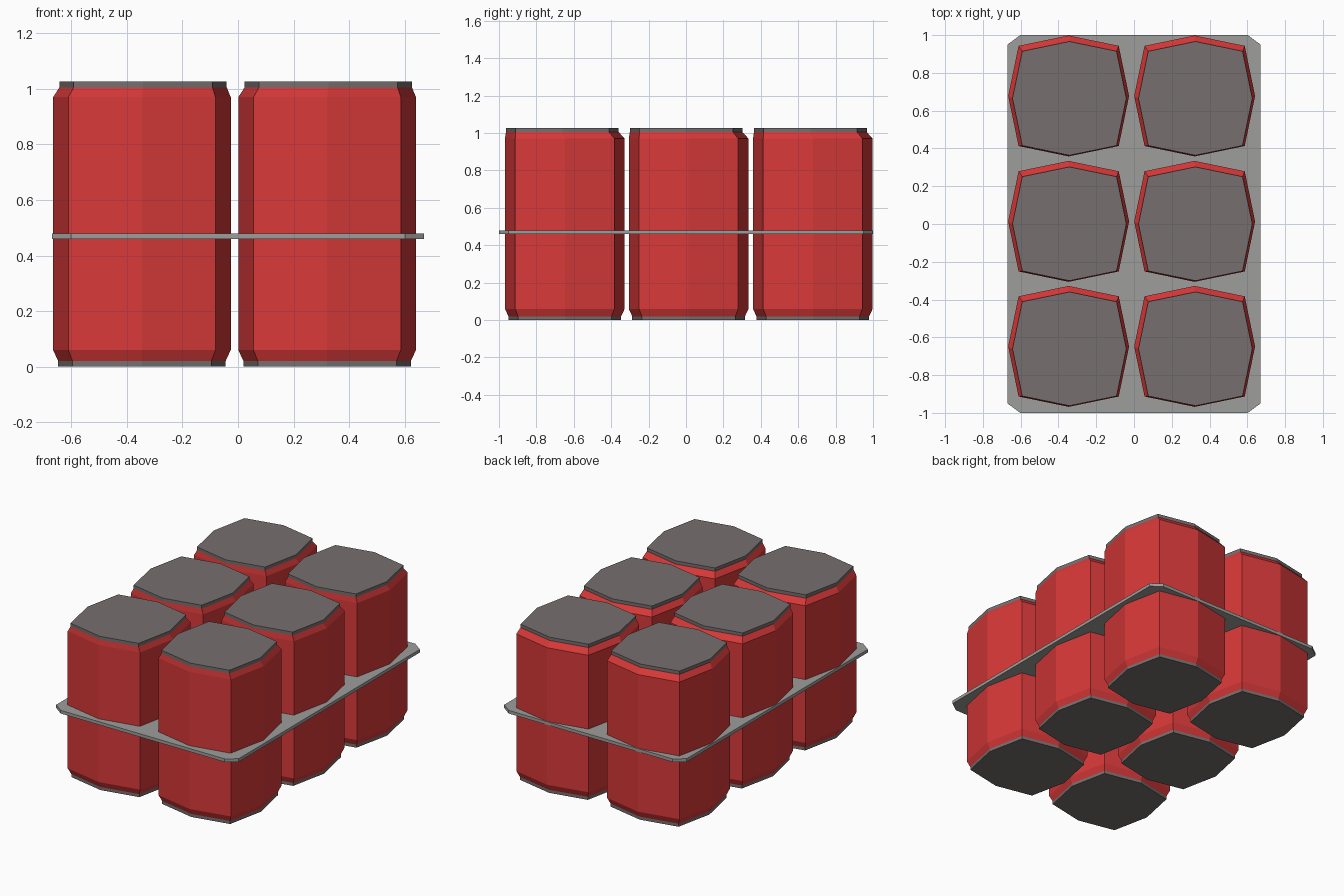
import bpy, bmesh, math

if "Cube" in bpy.data.objects:
    bpy.data.objects.remove(bpy.data.objects["Cube"])


def material(name, rgb):
    m = bpy.data.materials.new(name)
    m.diffuse_color = (*rgb, 1.0)
    m.use_nodes = True
    m.node_tree.nodes["Principled BSDF"].inputs["Base Color"].default_value = m.diffuse_color
    return m


RED = material("red can", (0.68, 0.04, 0.04))
CAP = material("dark grey metal", (0.18, 0.158, 0.156))
GREY = material("grey carrier", (0.34, 0.34, 0.333))


def loft(name, rings, materials, loc=(0, 0, 0), rule=None):
    """Join stacked rings of points into a closed solid."""
    bm = bmesh.new()
    loops = [[bm.verts.new(p) for p in ring] for ring in rings]
    n = len(loops[0])
    for a, b in zip(loops, loops[1:]):
        for i in range(n):
            j = (i + 1) % n
            bm.faces.new((a[i], a[j], b[j], b[i]))
    bm.faces.new(loops[0][::-1])
    bm.faces.new(loops[-1])
    if rule:
        for f in bm.faces:
            f.material_index = rule(f.calc_center_median().z)
    mesh = bpy.data.meshes.new(name)
    bm.to_mesh(mesh)
    bm.free()
    for m in materials:
        mesh.materials.append(m)
    obj = bpy.data.objects.new(name, mesh)
    obj.location = loc
    bpy.context.collection.objects.link(obj)
    return obj


def can_ring(z, scale, dx=0.0, dy=0.0):
    """Squarish octagon: corners lie further out than side midpoints."""
    pts = []
    for i in range(8):
        r = (0.32 if i % 2 == 0 else 0.375) * scale
        a = math.pi / 4 * i
        pts.append((r * math.cos(a) + dx, r * math.sin(a) + dy, z))
    return pts


# Six cans: grey rims, bevelled red bodies, slightly offset tops
can_rings = [
    can_ring(0.0, 0.942), can_ring(0.02, 0.942), can_ring(0.06, 1.0),
    can_ring(0.97, 1.0),
    can_ring(1.005, 0.942, 0.004, -0.013), can_ring(1.027, 0.942, 0.004, -0.013),
]
for row, y in enumerate((-0.648, 0.014, 0.678)):
    for side, x in (("left", -0.346), ("right", 0.321)):
        loft(f"can_{side}_{row + 1}", can_rings, [RED, CAP], (x, y, 0),
             lambda z: 1 if z < 0.019 or z > 1.007 else 0)

# Flat carrier plate with clipped corners
X, Y, CX, CY = 0.67, 1.0, 0.068, 0.05
outline = [(X, -Y + CY), (X, Y - CY), (X - CX, Y), (-X + CX, Y),
           (-X, Y - CY), (-X, -Y + CY), (-X + CX, -Y), (X - CX, -Y)]
loft("carrier_plate", [[(x, y, z) for x, y in outline] for z in (0.459, 0.48)], [GREY])
